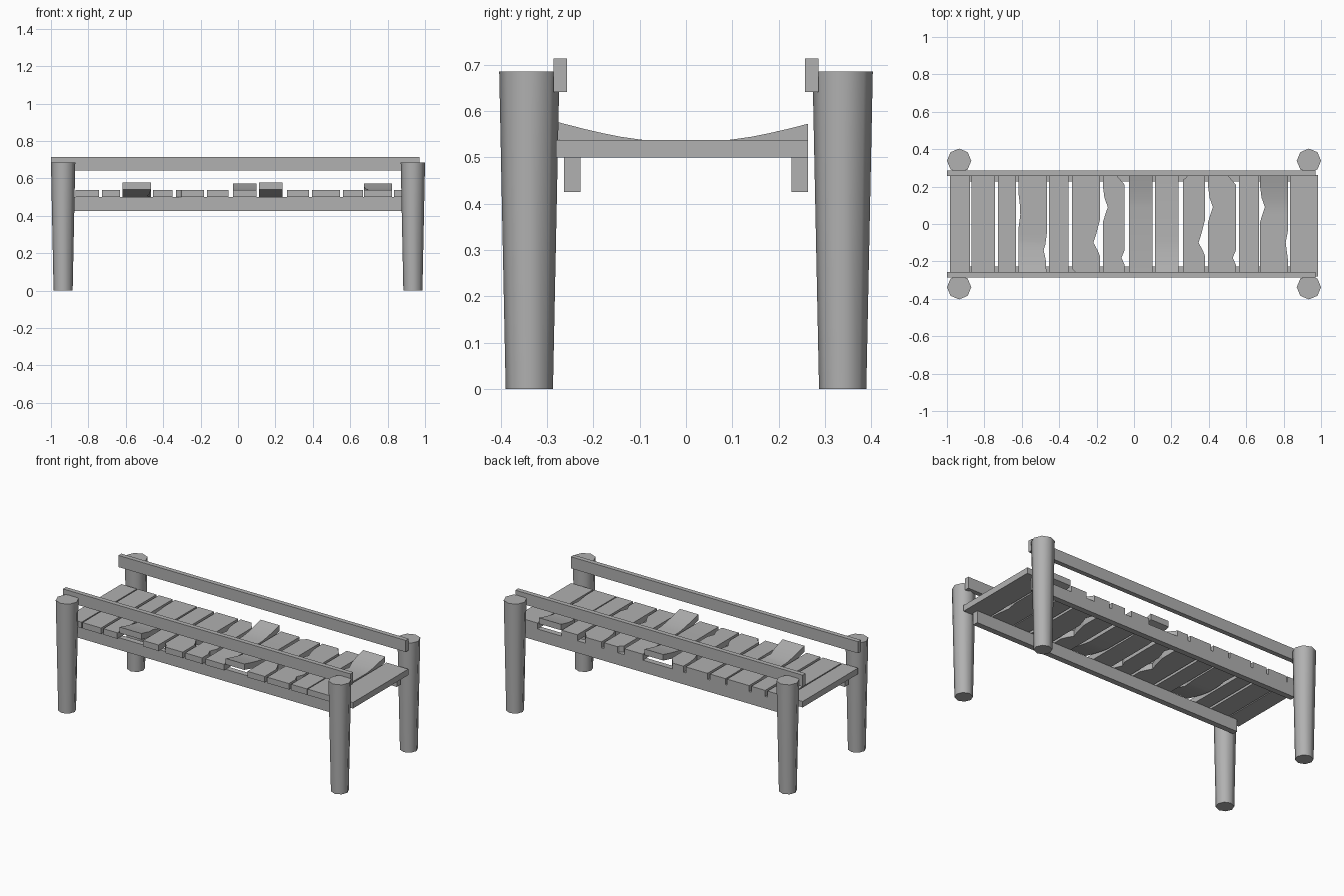
import bpy, bmesh, math

if "Cube" in bpy.data.objects:
    bpy.data.objects.remove(bpy.data.objects["Cube"])

# Dark grey weathered wood
wood = bpy.data.materials.new("wood")
wood.diffuse_color = (0.44, 0.44, 0.44, 1)
wood.use_nodes = True
wood.node_tree.nodes["Principled BSDF"].inputs["Base Color"].default_value = wood.diffuse_color


def box(name, x0, x1, y0, y1, z0, z1):
    bpy.ops.mesh.primitive_cube_add(size=1, location=((x0 + x1) / 2, (y0 + y1) / 2, (z0 + z1) / 2))
    o = bpy.context.object
    o.name = name
    o.scale = (x1 - x0, y1 - y0, z1 - z0)
    bpy.ops.object.transform_apply(location=False, rotation=False, scale=True)
    o.data.materials.append(wood)


def interp(points, y):
    # piecewise linear inset along a plank edge
    for (ya, a), (yb, b) in zip(points, points[1:]):
        if ya <= y <= yb:
            return a + (b - a) * (y - ya) / (yb - ya)
    return 0.0


Y0, Y1, Z0, THICK = -0.28, 0.263, 0.50, 0.037


def plank(name, x0, x1, left=(), right=(), curl=0):
    # strip of cross-sections, with splintered edges and optional curled end
    ys = {Y0, Y1} | {p[0] for p in left} | {p[0] for p in right}
    if curl:
        ys |= {curl * v for v in (0.09, 0.14, 0.18, 0.22)}
    bm = bmesh.new()
    rings = []
    for y in sorted(ys):
        a, b = x0 + interp(left, y), x1 - interp(right, y)
        t = max(0.0, (curl * y - 0.09) / 0.18)
        z = Z0 + 0.037 * t ** 1.3
        rings.append([bm.verts.new(c) for c in
                      ((a, y, z), (b, y, z), (b, y, z + THICK), (a, y, z + THICK))])
    for r, s in zip(rings, rings[1:]):
        for i in range(4):
            j = (i + 1) % 4
            bm.faces.new((r[i], r[j], s[j], s[i]))
    bm.faces.new(rings[0])
    bm.faces.new(rings[-1])
    bmesh.ops.recalc_face_normals(bm, faces=bm.faces)
    me = bpy.data.meshes.new(name)
    bm.to_mesh(me)
    bm.free()
    me.materials.append(wood)
    o = bpy.data.objects.new(name, me)
    bpy.context.collection.objects.link(o)
    if curl:
        bpy.ops.object.select_all(action='DESELECT')
        o.select_set(True)
        bpy.context.view_layer.objects.active = o
        bpy.ops.object.shade_smooth_by_angle(angle=math.radians(30))


# Tapered octagonal posts
for sx in (-1, 1):
    for sy in (-1, 1):
        bpy.ops.mesh.primitive_cone_add(vertices=8, radius1=0.051, radius2=0.065, depth=0.685,
                                        location=(sx * 0.935, sy * 0.338, 0.3425))
        post = bpy.context.object
        post.name = "post"
        post.data.materials.append(wood)
        bpy.ops.object.shade_smooth_by_angle(angle=math.radians(60))

# Hand rails and the stringers under the deck
for s, side in ((-1, "front"), (1, "back")):
    box(side + "_rail", -1.0, 0.97, *sorted((s * 0.257, s * 0.286)), 0.641, 0.713)
    box(side + "_stringer", -0.93, 0.93, *sorted((s * 0.228, s * 0.263)), 0.425, 0.50)

# Splinter patterns: (y, inset) along an edge
wavy = [(-0.02, 0), (0.05, 0.009), (0.11, 0.006), (0.16, 0)]
low_nick = [(-0.23, 0.004), (-0.2, 0.004), (-0.14, 0.017), (-0.11, 0.008), (-0.05, 0)]
deep = [(-0.17, 0), (-0.14, 0.012), (-0.10, 0.034), (-0.05, 0.018), (0.02, 0)]
high_nick = [(0.01, 0), (0.05, 0.012), (0.09, 0.026), (0.14, 0.008), (0.2, 0)]
chips = [(-0.22, 0), (-0.18, 0.017), (-0.14, 0), (0.21, 0), (0.25, 0.035), (Y1, 0.04)]
corner = [(Y0, 0.03), (-0.262, 0.025), (-0.24, 0)]
top_corner = [(0.235, 0), (0.25, 0.02), (Y1, 0.025)]
slight = [(-0.2, 0), (-0.1, 0.013), (-0.03, 0)]

# Deck planks: x0, x1, left edge, right edge, curled end
planks = [
    (-0.984, -0.877, (), (), 0), (-0.87, -0.743, (), (), 0), (-0.727, -0.632, (), (), 0),
    (-0.617, -0.466, wavy, low_nick, -1), (-0.455, -0.349, (), (), 0),
    (-0.332, -0.183, corner, deep, 0), (-0.166, -0.05, high_nick, chips, 0),
    (-0.028, 0.10, (), (), 1), (0.112, 0.239, (), (), -1),
    (0.261, 0.379, top_corner, deep, 0), (0.396, 0.545, high_nick, chips, 0),
    (0.561, 0.668, (), (), 0), (0.674, 0.824, high_nick, slight, 1),
    (0.834, 0.984, (), (), 0),
]
for i, p in enumerate(planks):
    plank("deck_plank_%02d" % (i + 1), *p)
